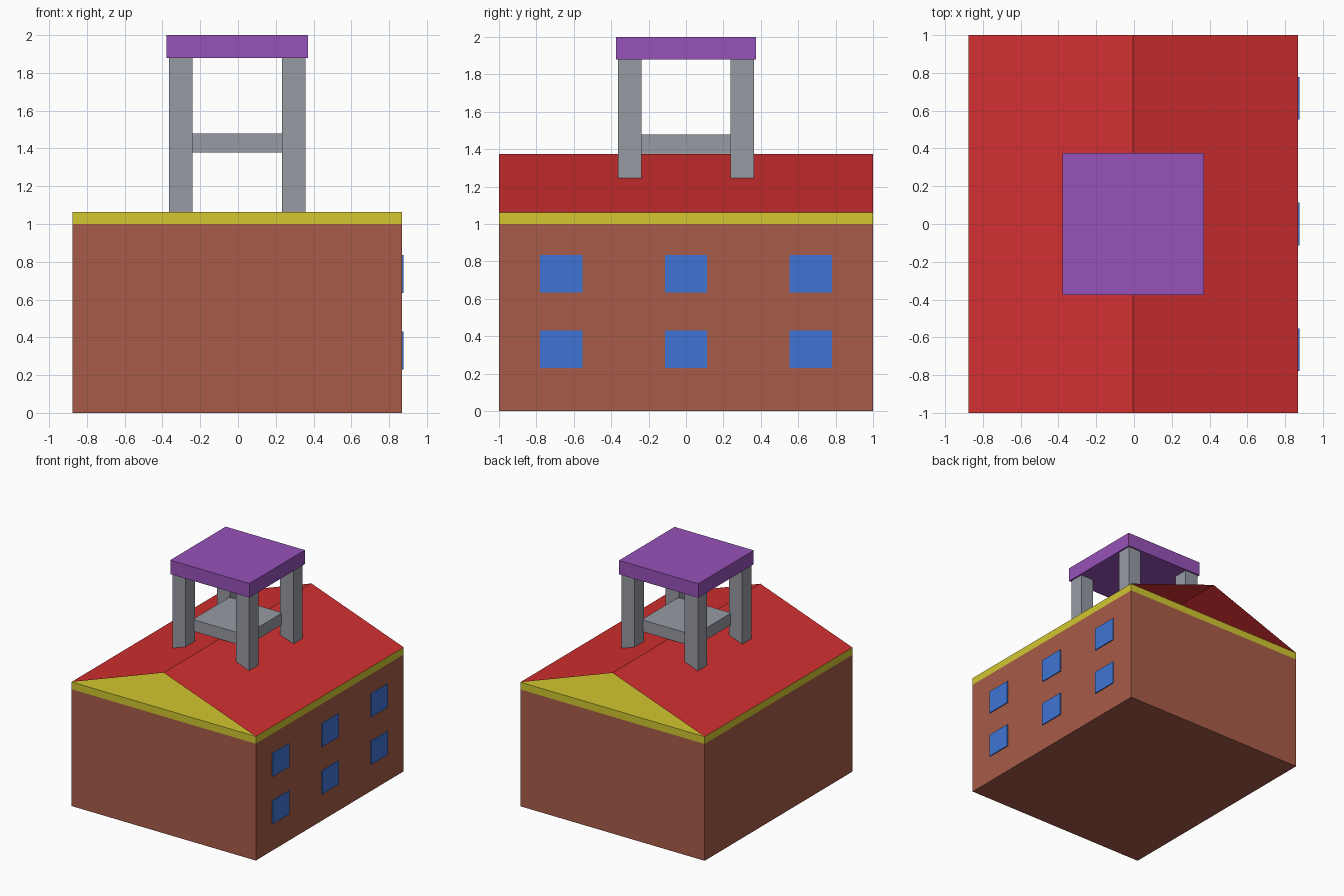
import bpy

default = bpy.data.objects.get("Cube")
if default:
    bpy.data.objects.remove(default, do_unlink=True)


def material(name, *rgb):
    """Flat material from 0-255 display values, stored as linear."""
    lin = [((c / 255 + 0.055) / 1.055) ** 2.4 for c in rgb] + [1]
    m = bpy.data.materials.new(name)
    m.use_nodes = True
    m.diffuse_color = lin
    m.node_tree.nodes["Principled BSDF"].inputs["Base Color"].default_value = lin
    return m


brick = material("brick brown", 167, 92, 72)
yellow = material("trim yellow", 210, 199, 48)
red = material("roof red", 210, 47, 48)
grey = material("stone grey", 152, 155, 164)
purple = material("canopy purple", 151, 82, 184)
blue = material("window blue", 62, 116, 213)


def box(name, mat, center, size):
    bpy.ops.mesh.primitive_cube_add(size=1, location=center)
    obj = bpy.context.object
    obj.name = name
    obj.scale = size
    bpy.ops.object.transform_apply(location=False, rotation=False, scale=True)
    obj.data.materials.append(mat)
    return obj


CX = -0.004          # centre of the building, windows stand proud on one side
HALF = 0.873         # half width
EAVE, RIDGE = 1.0625, 1.375

# Walls and the slab under the roof
box("walls", brick, (CX, 0, 0.5), (2 * HALF, 2, 1))
box("roof_slab", yellow, (CX, 0, (1 + EAVE) / 2), (2 * HALF, 2, EAVE - 1))

# Roof: two thin sheets, open at both gable ends
profile = [(CX - HALF, EAVE), (CX, RIDGE), (CX + HALF, EAVE)]
verts = [(x, y, z) for x, z in profile for y in (-1, 1)]
mesh = bpy.data.meshes.new("roof")
mesh.from_pydata(verts, [], [(0, 2, 3, 1), (2, 4, 5, 3)])
mesh.materials.append(red)
roof = bpy.data.objects.new("roof", mesh)
bpy.context.collection.objects.link(roof)

# Windows on the left wall, two rows of three
for row, z in enumerate((0.33, 0.735)):
    for col in range(3):
        box(f"window_{row}_{col}", blue, (CX + HALF + 0.0035, (col - 1) * 0.667, z),
            (0.009, 0.225, 0.2))

# Rooftop tower: legs run down through the building
for sx in (-1, 1):
    for sy in (-1, 1):
        box("tower_leg", grey, (CX + sx * 0.3, sy * 0.3, 0.941), (0.125, 0.125, 1.878))
box("tower_platform", grey, (CX, 0, 1.428), (0.5, 0.5, 0.1))
box("tower_canopy", purple, (CX, 0, 1.94), (0.75, 0.75, 0.12))
